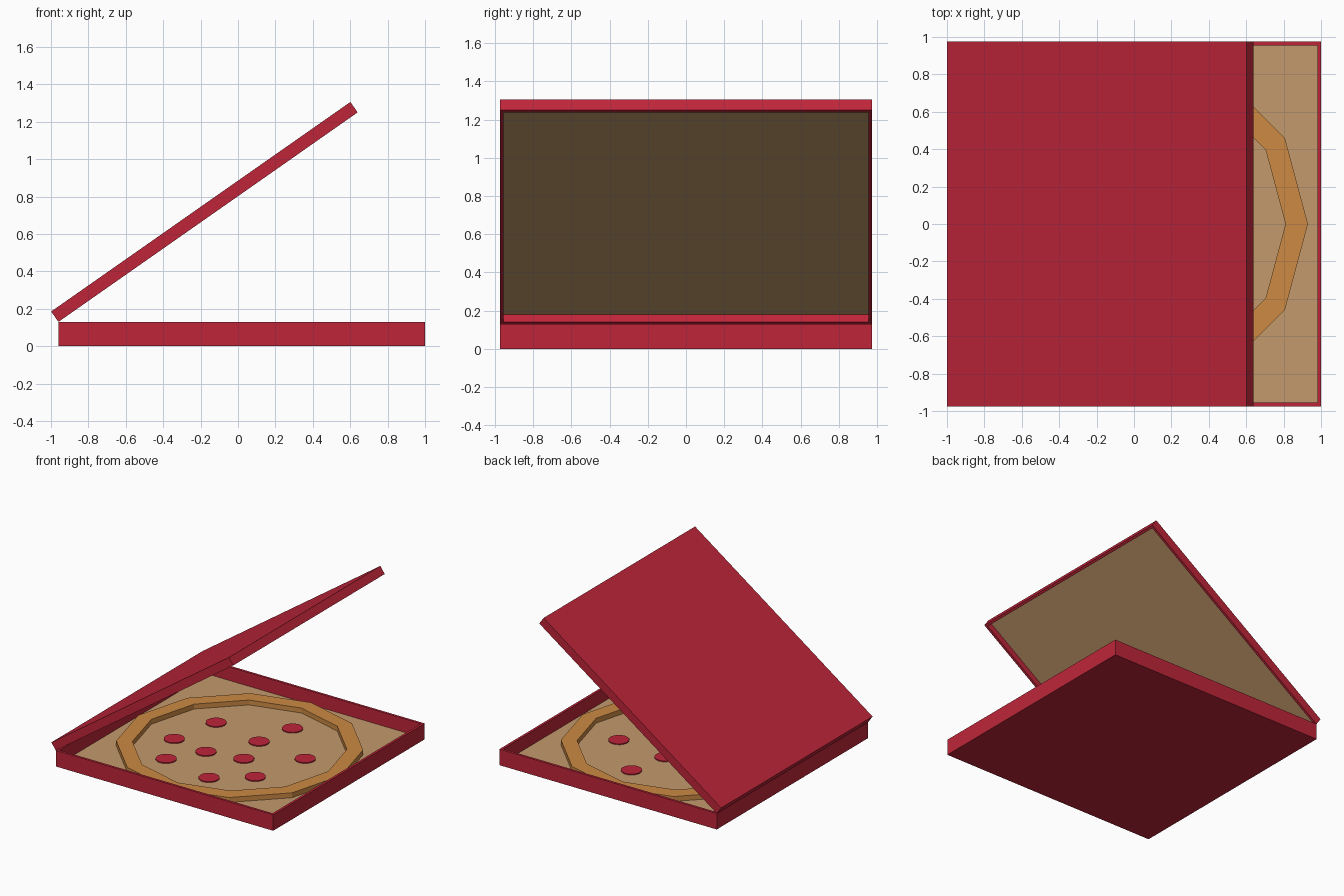
import bpy, bmesh, math
from mathutils import Matrix, Vector

if "Cube" in bpy.data.objects:
    bpy.data.objects.remove(bpy.data.objects["Cube"])


def material(name, r, g, b):
    lin = lambda c: ((c / 255 + 0.055) / 1.055) ** 2.4
    m = bpy.data.materials.new(name)
    m.diffuse_color = (lin(r), lin(g), lin(b), 1)
    m.use_nodes = True
    m.node_tree.nodes["Principled BSDF"].inputs["Base Color"].default_value = m.diffuse_color
    return m


RED = material("box red", 190, 37, 57)
TAN = material("cardboard tan", 196, 154, 108)
CRUST = material("crust brown", 205, 138, 68)


def finish(name, bm, *mats):
    me = bpy.data.meshes.new(name)
    bm.to_mesh(me)
    bm.free()
    for m in mats:
        me.materials.append(m)
    ob = bpy.data.objects.new(name, me)
    bpy.context.collection.objects.link(ob)
    return ob


def open_tray(name, x0, x1, width, z0, z1, wall=0.02, floor=0.02):
    """Box with a hollow top; the recessed floor is tan."""
    bm = bmesh.new()
    size = Matrix.Diagonal((x1 - x0, width, z1 - z0, 1))
    centre = Matrix.Translation(((x0 + x1) / 2, 0, (z0 + z1) / 2))
    bmesh.ops.create_cube(bm, size=1, matrix=centre @ size)
    bm.normal_update()
    top = max(bm.faces, key=lambda f: f.calc_center_median().z)
    bmesh.ops.inset_region(bm, faces=[top], thickness=wall, use_even_offset=True)
    inner = bmesh.ops.extrude_discrete_faces(bm, faces=[top])["faces"][0]
    bmesh.ops.translate(bm, verts=inner.verts, vec=(0, 0, floor - (z1 - z0)))
    inner.material_index = 1
    bmesh.ops.recalc_face_normals(bm, faces=bm.faces)
    return finish(name, bm, RED, TAN)


# Bottom half of the box
open_tray("box_base", -0.96, 1.0, 1.95, 0, 0.13)

# Lid: the same tray turned upside down and swung open on the rear hinge
lid = open_tray("box_lid", 0, 1.953, 1.95, -0.068, 0)
lid.data.transform(Matrix.Translation((-0.96, 0, 0.13))
                   @ Matrix.Rotation(math.radians(-35), 4, 'Y')
                   @ Matrix.Rotation(math.pi, 4, 'X'))

# Crust: twelve-sided ring with a rectangular section
SIDES = 12
profile = [(0.915, 0.02), (0.915, 0.06), (0.795, 0.06), (0.795, 0.02)]
bm = bmesh.new()
rings = []
for i in range(SIDES):
    a = 2 * math.pi * i / SIDES
    rings.append([bm.verts.new((0.015 + r * math.cos(a), r * math.sin(a), z))
                  for r, z in profile])
for i in range(SIDES):
    p, q = rings[i], rings[(i + 1) % SIDES]
    for j in range(4):
        k = (j + 1) % 4
        bm.faces.new((p[j], q[j], q[k], p[k]))
bmesh.ops.recalc_face_normals(bm, faces=bm.faces)
finish("pizza_crust", bm, CRUST)

# Pepperoni slices: thin discs scattered inside the crust
slices = [(-0.40, 0.29), (0.12, 0.53), (-0.49, -0.12), (0.05, 0.20), (-0.17, -0.17),
          (0.13, -0.11), (0.50, 0.15), (-0.34, -0.44), (0.11, -0.53), (0.38, -0.32)]
for n, (x, y) in enumerate(slices, 1):
    bm = bmesh.new()
    bmesh.ops.create_cone(bm, cap_ends=True, segments=16, radius1=0.078, radius2=0.078,
                          depth=0.008, matrix=Matrix.Translation((x, y, 0.024)))
    finish(f"pepperoni_{n}", bm, RED)
